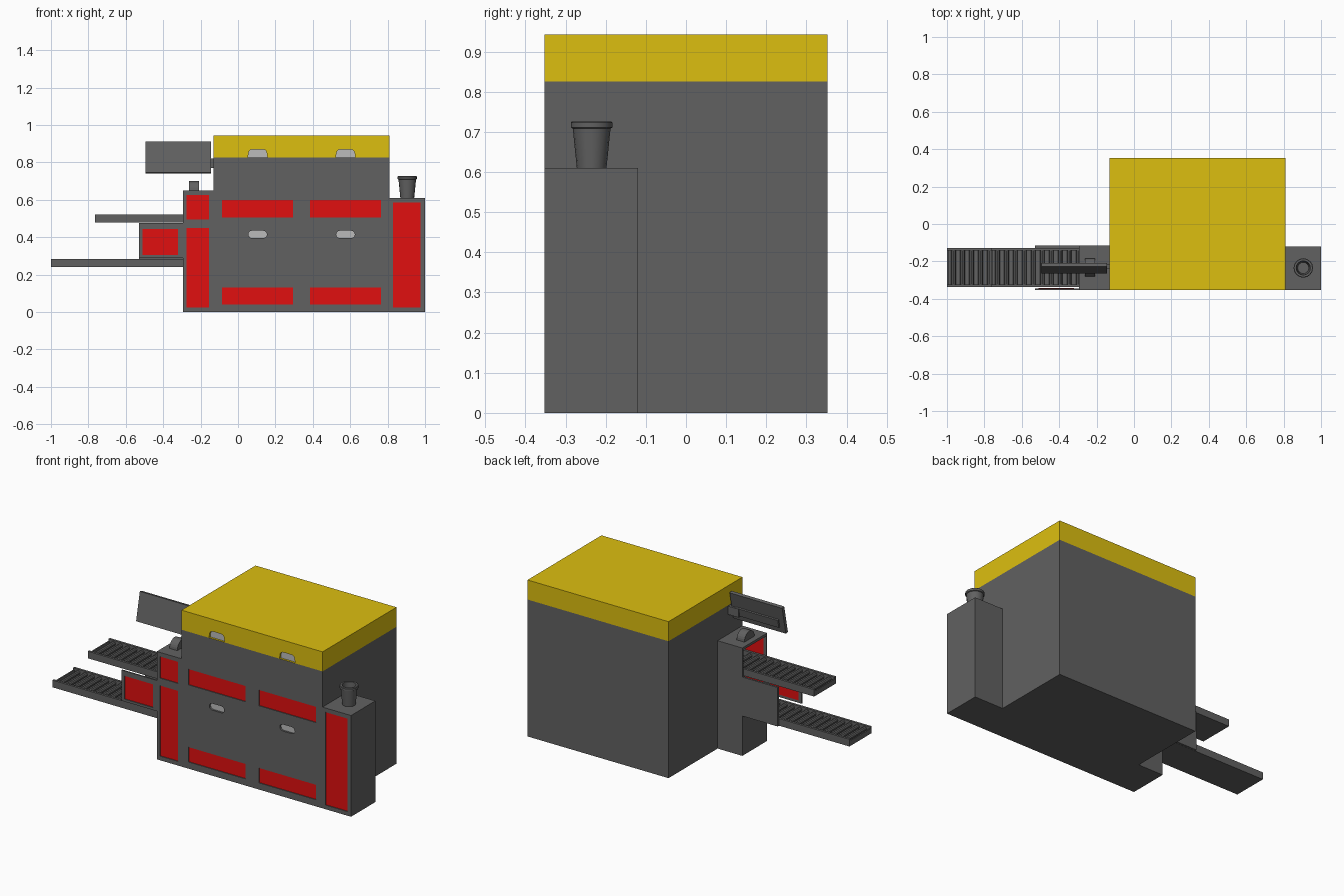
import bpy, bmesh, math
from mathutils import Matrix

if "Cube" in bpy.data.objects:
    bpy.data.objects.remove(bpy.data.objects["Cube"])

F = -0.352          # front plane
BK = 0.352          # rear plane


def material(name, rgb):
    m = bpy.data.materials.new(name)
    m.diffuse_color = (*rgb, 1)
    m.use_nodes = True
    m.node_tree.nodes["Principled BSDF"].inputs["Base Color"].default_value = m.diffuse_color
    return m


DARK = material("dark_grey", (0.12, 0.12, 0.12))
RED = material("red", (0.75, 0.005, 0.005))
YELLOW = material("yellow", (0.72, 0.52, 0.005))
LIGHT = material("light_grey", (0.5, 0.5, 0.5))


def finish(name, bm, mat):
    bmesh.ops.recalc_face_normals(bm, faces=bm.faces)
    me = bpy.data.meshes.new(name)
    bm.to_mesh(me)
    bm.free()
    me.materials.append(mat)
    ob = bpy.data.objects.new(name, me)
    bpy.context.collection.objects.link(ob)
    return ob


def add_box(bm, x0, x1, y0, y1, z0, z1):
    mat = Matrix.Translation(((x0 + x1) / 2, (y0 + y1) / 2, (z0 + z1) / 2))
    mat = mat @ Matrix.Diagonal((x1 - x0, y1 - y0, z1 - z0, 1))
    bmesh.ops.create_cube(bm, size=1, matrix=mat)


def box(name, *dims, mat=DARK):
    bm = bmesh.new()
    add_box(bm, *dims)
    return finish(name, bm, mat)


def prism(name, pts, y0, y1, mat):
    """Extrude an x-z outline along y."""
    bm = bmesh.new()
    f = bm.faces.new([bm.verts.new((x, y0, z)) for x, z in pts])
    ext = bmesh.ops.extrude_face_region(bm, geom=[f])["geom"]
    bmesh.ops.translate(bm, vec=(0, y1 - y0, 0),
                        verts=[v for v in ext if isinstance(v, bmesh.types.BMVert)])
    return finish(name, bm, mat)


def cut(target, cutter):
    mod = target.modifiers.new("cut", "BOOLEAN")
    mod.operation = "DIFFERENCE"
    mod.solver = "EXACT"
    mod.object = cutter
    bpy.context.view_layer.objects.active = target
    bpy.ops.object.modifier_apply(modifier=mod.name)
    bpy.data.objects.remove(cutter)


def red_panel(target, name, x0, x1, z0, z1):
    """Recessed window filled with a red sheet."""
    cut(target, box("cutter", x0, x1, F - 0.05, F + 0.007, z0, z1))
    box(name, x0, x1, F + 0.005, F + 0.009, z0, z1, mat=RED)


# Main cabinet, lid and right tower
cabinet = box("cabinet", -0.13, 0.81, F, BK, 0, 0.825)
lid = box("lid", -0.13, 0.81, F, BK, 0.825, 0.943, mat=YELLOW)
right_tower = box("right_tower", 0.81, 1.0, F, -0.12, 0, 0.61)

# Left tower, hollow where the conveyors enter
left_tower = box("left_tower", -0.295, -0.13, F, -0.115, 0, 0.65)
for z0, z1 in ((0.24, 0.47), (0.478, 0.635)):
    cut(left_tower, box("cutter", -0.35, -0.145, F + 0.008, -0.127, z0, z1))

# Hood around the lower conveyor
hood_front = box("hood_front", -0.53, -0.295, F, F + 0.008, 0.29, 0.475)
cut(hood_front, box("cutter", -0.51, -0.32, F - 0.05, F + 0.05, 0.305, 0.445))
box("hood_panel", -0.51, -0.32, F + 0.005, F + 0.009, 0.305, 0.445, mat=RED)
box("hood_back", -0.53, -0.295, -0.127, -0.115, 0.24, 0.475)

# Red panels
for x in (-0.085, 0.385):
    for z0, z1 in ((0.04, 0.13), (0.505, 0.60)):
        red_panel(cabinet, "cabinet_panel", x, x + 0.38, z0, z1)
red_panel(right_tower, "right_tower_panel", 0.83, 0.975, 0.025, 0.585)
red_panel(left_tower, "left_tower_lower_panel", -0.275, -0.155, 0.025, 0.45)
red_panel(left_tower, "left_tower_upper_panel", -0.275, -0.155, 0.495, 0.625)


# Recessed handles: capsules on the cabinet, arches on the lid
def arc(cx, cz, r, a0, a1, n=6):
    return [(cx + r * math.cos(math.radians(a0 + (a1 - a0) * i / n)),
             cz + r * math.sin(math.radians(a0 + (a1 - a0) * i / n))) for i in range(n + 1)]


def handle(target, name, pts):
    cut(target, prism("cutter", pts, F - 0.05, F + 0.02, LIGHT))
    prism(name, pts, F + 0.012, F + 0.02, LIGHT)


for cx in (0.105, 0.575):
    capsule = arc(cx + 0.03, 0.415, 0.02, -90, 90) + arc(cx - 0.03, 0.415, 0.02, 90, 270)
    handle(cabinet, "cabinet_handle", capsule)
    arch = ([(cx - 0.052, 0.826), (cx + 0.052, 0.826)]
            + arc(cx + 0.027, 0.848, 0.022, 0, 90) + arc(cx - 0.027, 0.848, 0.022, 90, 180))
    handle(lid, "lid_handle", arch)


# Roller conveyors: open tray with rollers across it
def conveyor(name, x0, z0, z1):
    x1, y0, y1, t = -0.15, -0.338, -0.128, 0.014
    bm = bmesh.new()
    add_box(bm, x0, x1, y0, y1, z0, z0 + 0.01)
    add_box(bm, x0, x1, y0, y0 + t, z0, z1)
    add_box(bm, x0, x1, y1 - t, y1, z0, z1)
    add_box(bm, x0, x0 + 0.008, y0, y1, z0, z1 - 0.012)
    finish(name + "_tray", bm, DARK)
    bm = bmesh.new()
    for i in range(int((x1 - x0 - 0.03) / 0.048)):
        m = Matrix.Translation((x0 + 0.035 + 0.048 * i, (y0 + y1) / 2, z1 - 0.019))
        bmesh.ops.create_cone(bm, cap_ends=True, segments=10, radius1=0.013, radius2=0.013,
                              depth=y1 - y0 - t, matrix=m @ Matrix.Rotation(math.pi / 2, 4, "X"))
    finish(name + "_rollers", bm, DARK)


conveyor("upper_conveyor", -0.765, 0.478, 0.52)
conveyor("lower_conveyor", -1.0, 0.24, 0.283)

# Tilted screen with its rear bracket and arm
bm = bmesh.new()
add_box(bm, -0.175, 0.175, -0.01, 0.01, -0.085, 0.085)
add_box(bm, -0.14, 0.14, 0.01, 0.02, -0.05, 0.0)
screen = finish("screen", bm, DARK)
screen.location = (-0.32, -0.236, 0.826)
screen.rotation_euler.x = math.radians(-12)
box("screen_arm", -0.2, -0.125, -0.24, -0.215, 0.77, 0.82)

# Half-round device on the left tower
bm = bmesh.new()
m = Matrix.Translation((-0.235, -0.232, 0.652)) @ Matrix.Rotation(math.pi / 2, 4, "Y")
bmesh.ops.create_cone(bm, cap_ends=True, segments=24, radius1=0.048, radius2=0.048,
                      depth=0.052, matrix=m)
bmesh.ops.bisect_plane(bm, geom=bm.verts[:] + bm.edges[:] + bm.faces[:],
                       plane_co=(0, 0, 0.645), plane_no=(0, 0, -1), clear_outer=True)
finish("tower_sensor", bm, DARK)

# Flared chimney with a rim, lathed
bm = bmesh.new()
prof = [(0, 0.61), (0.037, 0.61), (0.047, 0.708), (0.052, 0.711), (0.052, 0.723),
        (0.049, 0.726), (0.038, 0.726), (0.03, 0.625), (0, 0.625)]
vs = [bm.verts.new((r, 0, z)) for r, z in prof]
es = [bm.edges.new(p) for p in zip(vs, vs[1:])]
bmesh.ops.spin(bm, geom=vs + es, axis=(0, 0, 1), cent=(0, 0, 0), angle=2 * math.pi, steps=16)
bmesh.ops.remove_doubles(bm, verts=bm.verts, dist=1e-4)
chimney = finish("chimney", bm, DARK)
chimney.location = (0.905, -0.235, 0)
bpy.ops.object.select_all(action="DESELECT")
chimney.select_set(True)
bpy.context.view_layer.objects.active = chimney
bpy.ops.object.shade_smooth_by_angle(angle=math.radians(35))
